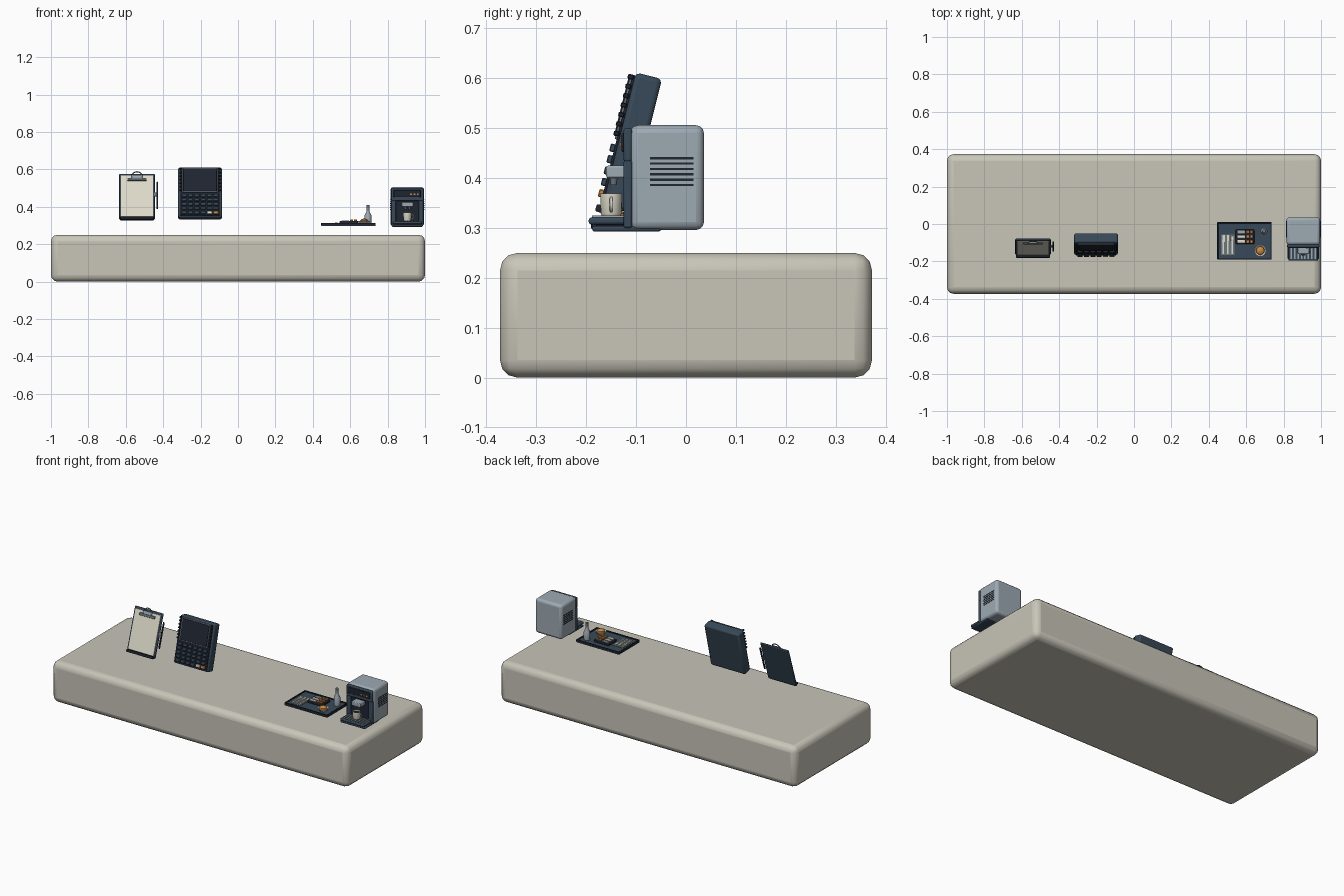
import bpy, bmesh, math
from mathutils import Matrix, Vector

if "Cube" in bpy.data.objects:
    bpy.data.objects.remove(bpy.data.objects["Cube"])


def make_mat(name, r, g, b):
    m = bpy.data.materials.new(name)
    m.use_nodes = True
    m.diffuse_color = (r, g, b, 1)
    m.node_tree.nodes["Principled BSDF"].inputs["Base Color"].default_value = (r, g, b, 1)
    return m


STONE = make_mat("stone", .58, .56, .48)
CREAM = make_mat("cream", .74, .71, .60)
METAL = make_mat("pale metal", .34, .40, .45)
SLATE = make_mat("slate blue", .04, .068, .10)
DARK = make_mat("dark navy", .014, .018, .03)
GREY = make_mat("mid grey", .15, .18, .20)
ORANGE = make_mat("orange", .60, .25, .06)
I = Matrix.Identity(4)


def finish(name, bm, mat, M, bevel=0, seg=2, smooth=True):
    bmesh.ops.recalc_face_normals(bm, faces=bm.faces)
    me = bpy.data.meshes.new(name)
    bm.to_mesh(me)
    bm.free()
    me.materials.append(mat)
    ob = bpy.data.objects.new(name, me)
    bpy.context.scene.collection.objects.link(ob)
    ob.matrix_world = M
    if bevel:
        mod = ob.modifiers.new("bevel", "BEVEL")
        mod.width, mod.segments = bevel, seg
    if smooth:
        bpy.ops.object.select_all(action="DESELECT")
        ob.select_set(True)
        bpy.context.view_layer.objects.active = ob
        bpy.ops.object.shade_smooth_by_angle(angle=math.radians(35))
    return ob


def box(name, x, y, z, mat, M=I, bevel=0, seg=2):
    """Box from (low, high) ranges on each axis."""
    bm = bmesh.new()
    bmesh.ops.create_cube(bm, size=1)
    for v in bm.verts:
        v.co = [r[0] + (c + .5) * (r[1] - r[0]) for r, c in zip((x, y, z), v.co)]
    return finish(name, bm, mat, M, bevel, seg, bevel > 0)


def lathe(name, profile, at, mat, M=I, steps=20):
    """Spin (radius, height) points about the vertical."""
    bm = bmesh.new()
    pts = [bm.verts.new((r, 0, z)) for r, z in profile]
    edges = [bm.edges.new(p) for p in zip(pts, pts[1:])]
    bmesh.ops.spin(bm, geom=pts + edges, axis=(0, 0, 1), cent=(0, 0, 0),
                   angle=math.tau, steps=steps)
    bmesh.ops.remove_doubles(bm, verts=bm.verts, dist=.0002)
    return finish(name, bm, mat, M @ Matrix.Translation(at))


def wire(name, points, radius, mat, M=I):
    cu = bpy.data.curves.new(name, "CURVE")
    cu.dimensions = "3D"
    cu.bevel_depth, cu.bevel_resolution = radius, 2
    cu.use_fill_caps = True
    sp = cu.splines.new("POLY")
    sp.points.add(len(points) - 1)
    for p, co in zip(sp.points, points):
        p.co = (*co, 1)
    cu.materials.append(mat)
    ob = bpy.data.objects.new(name, cu)
    bpy.context.scene.collection.objects.link(ob)
    ob.matrix_world = M
    return ob


def arc(center, radius, a0, a1, n=10):
    angles = [math.radians(a0 + (a1 - a0) * i / n) for i in range(n + 1)]
    return [Vector(center) + Vector((math.cos(a), 0, math.sin(a))) * radius for a in angles]


def leaning(x, y, z, degrees):
    return Matrix.Translation((x, y, z)) @ Matrix.Rotation(-math.radians(degrees), 4, "X")


# Counter slab
box("counter", (-1, 1), (-.373, .373), (0, .25), STONE, bevel=.035, seg=3)

# Leaning clipboard with paper, clip and pen
C = leaning(-.54, -.166, .334, 18)
box("clipboard_back", (-.095, .095), (0, .01), (0, .256), SLATE, C, .004)
box("clipboard_paper", (-.085, .085), (-.004, 0), (.012, .243), CREAM, C)
box("clipboard_lip", (-.09, .09), (-.016, .008), (-.005, .010), DARK, C, .003)
box("clip_bar", (-.052, .052), (-.012, 0), (.214, .229), GREY, C, .003)
box("clip_plate", (-.03, .03), (-.014, -.003), (.226, .246), METAL, C, .004)
wire("clip_loop", arc((0, -.008, .236), .028, 0, 180), .003, GREY, C)
wire("pen", [(.108, .004, .06), (.108, .004, .21)], .005, DARK, C)
box("pen_holder", (.092, .110), (0, .008), (.13, .15), GREY, C)

# Leaning order terminal with screen and keypad
T = leaning(-.203, -.175, .346, 14)
box("terminal_body", (-.117, .117), (.008, .062), (0, .276), SLATE, T, .009)
box("terminal_bezel", (-.108, .108), (.003, .010), (.010, .270), DARK, T, .003)
box("screen_frame", (-.096, .096), (-.001, .006), (.136, .270), GREY, T, .003)
box("screen", (-.09, .09), (-.004, .002), (.142, .264), DARK, T, .002)
for side in (-1, 1):
    for i in range(7):
        z = .148 + i * .0195
        box("side_button", (side * .105 - .006, side * .105 + .006), (-.006, .006),
            (z - .005, z + .005), DARK, T, .002, 1)
for row in range(5):
    for col in range(6):
        x, z = -.085 + col * .034, .024 + row * .0235
        mat = CREAM if row == 0 and col == 4 else ORANGE if row == 0 and col == 5 else SLATE
        box("key", (x - .0135, x + .0135), (-.006, .006), (z - .008, z + .008),
            mat, T, .002, 1)

# Serving tray
box("tray", (.445, .735), (-.19, .01), (.296, .307), SLATE, bevel=.004)
for y in (-.187, .007):
    box("tray_rim_long", (.445, .735), (y - .003, y + .003), (.300, .314), DARK, bevel=.002)
for x in (.448, .732):
    box("tray_rim_short", (x - .003, x + .003), (-.19, .01), (.300, .314), DARK, bevel=.002)

# Napkin and cutlery
box("napkin", (.466, .536), (-.165, -.055), (.307, .309), GREY)
for x in (.478, .502, .525):
    box("cutlery_handle", (x - .004, x + .004), (-.16, -.09), (.309, .313), CREAM)
box("knife_blade", (.496, .508), (-.092, -.06), (.309, .313), CREAM)
box("spoon_head", (.517, .533), (-.092, -.062), (.309, .315), CREAM, bevel=.003)
for x in (.472, .478, .484):
    box("fork_tine", (x - .002, x + .002), (-.092, -.06), (.309, .313), CREAM)
box("fork_bridge", (.470, .486), (-.096, -.088), (.309, .313), CREAM)

# Divided food box
box("food_box", (.543, .643), (-.107, -.03), (.307, .324), DARK, bevel=.004)
for i in range(3):
    y = -.094 + i * .0255
    box("food_slice", (.552, .594), (y - .009, y + .009), (.320, .328), CREAM if i < 2 else METAL,
        bevel=.003)
    for x in (.608, .628):
        box("food_cube", (x - .008, x + .008), (y - .008, y + .008), (.320, .332), ORANGE, bevel=.003)

# Bowl with a round filling
lathe("bowl", [(0, 0), (.019, 0), (.033, .017), (.030, .017), (.017, .006), (0, .006)],
      (.675, -.142, .307), CREAM)
lathe("bowl_filling", [(0, .006), (.023, .010), (.021, .022), (.012, .028), (0, .030)],
      (.675, -.142, .307), ORANGE)

# Bottle
lathe("bottle", [(0, 0), (.017, 0), (.018, .005), (.018, .048), (.007, .070),
                 (.007, .088), (0, .088)], (.695, -.038, .307), METAL)
lathe("bottle_cap", [(0, .086), (.009, .086), (.009, .102), (0, .102)],
      (.695, -.038, .307), GREY)

# Coffee machine housing with side vents
box("machine_housing", (.815, .995), (-.112, .036), (.296, .506), METAL, bevel=.016, seg=3)
for x in (.815, .995):
    for i in range(6):
        z = .386 + i * .0108
        box("vent_slot", (x - .0015, x + .0015), (-.072, .015), (z - .0022, z + .0022), DARK)

# Machine front: panel frame, alcove and controls
box("front_panel_top", (.819, .991), (-.125, -.108), (.432, .500), SLATE, bevel=.005)
for x in (.819, .966):
    box("front_panel_side", (x, x + .025), (-.125, -.108), (.300, .436), SLATE, bevel=.004)
box("alcove_back", (.842, .968), (-.116, -.110), (.30, .434), DARK)
box("control_display", (.832, .978), (-.129, -.122), (.452, .490), DARK, bevel=.003)
for i in range(3):
    x = .925 + i * .018
    box("control_light", (x - .005, x + .005), (-.132, -.127), (.463, .471), ORANGE)
box("brew_head", (.875, .937), (-.160, -.112), (.400, .425), METAL, bevel=.004)
for x in (.895, .917):
    lathe("brew_nozzle", [(0, 0), (.006, 0), (.008, .016), (0, .016)], (x, -.145, .386), GREY, steps=12)

# Drip tray with slatted grille
box("machine_base", (.822, .988), (-.188, -.05), (.293, .304), SLATE, bevel=.004)
box("drip_tray", (.825, .985), (-.195, -.108), (.307, .321), SLATE, bevel=.005)
box("drip_tray_link", (.835, .975), (-.18, -.108), (.302, .309), DARK)
for i in range(8):
    x = .842 + i * .018
    box("grille_slat", (x - .004, x + .004), (-.188, -.122), (.320, .325), METAL)

# Mug
lathe("mug", [(0, 0), (.019, 0), (.021, .004), (.022, .044), (.019, .044),
              (.017, .008), (0, .008)], (.905, -.150, .325), CREAM)
lathe("coffee", [(0, .036), (.0185, .036)], (.905, -.150, .325), DARK)
wire("mug_handle", arc((.925, -.150, .347), .013, -90, 90), .003, CREAM)
